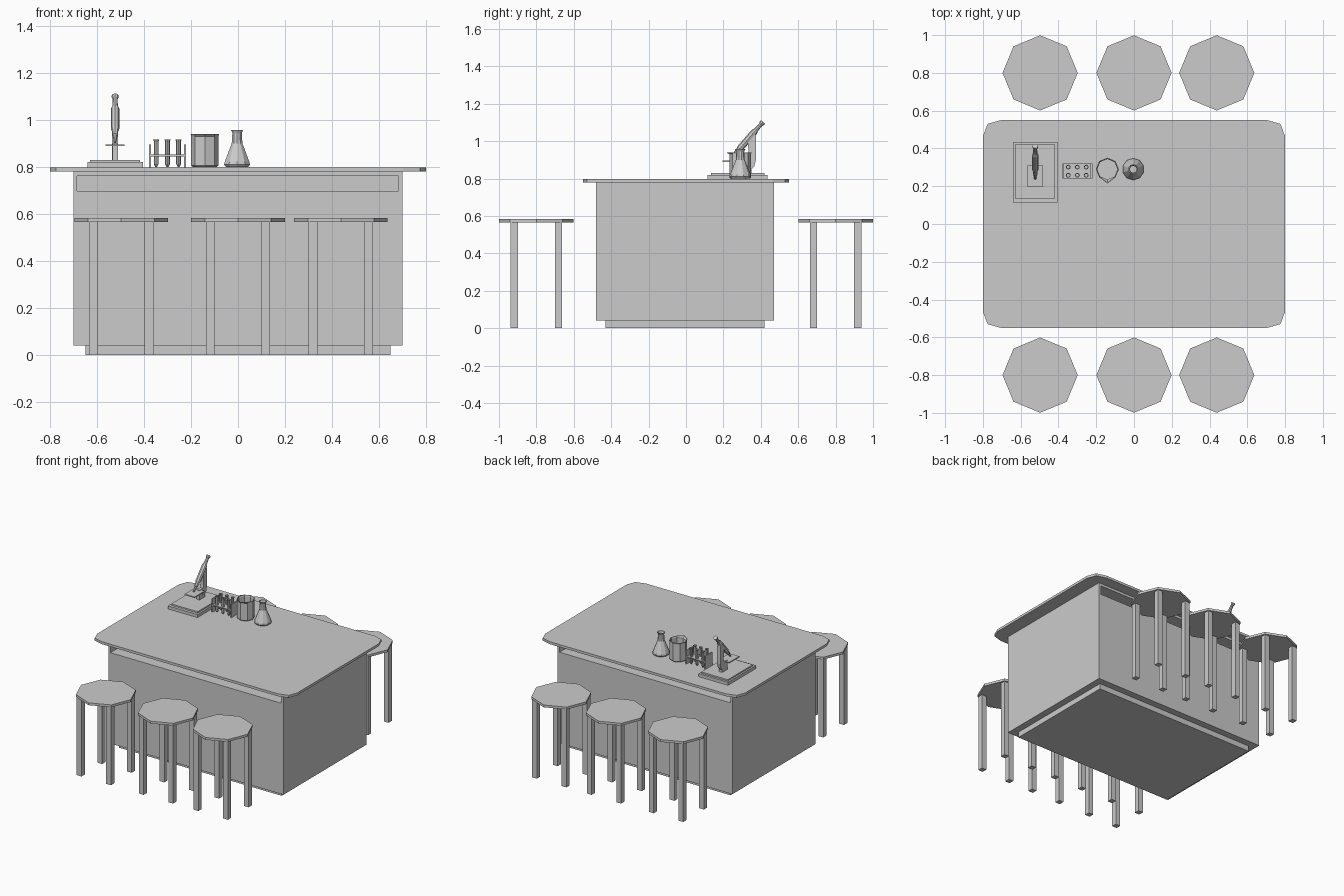
import bpy, bmesh
from math import sin, cos, pi, atan2, hypot
from mathutils import Matrix, Vector

if "Cube" in bpy.data.objects:
    bpy.data.objects.remove(bpy.data.objects["Cube"])


def finish(name, bm, matrix=None):
    if matrix is not None:
        bm.transform(matrix)
    bmesh.ops.recalc_face_normals(bm, faces=bm.faces)
    mesh = bpy.data.meshes.new(name)
    bm.to_mesh(mesh)
    bm.free()
    ob = bpy.data.objects.new(name, mesh)
    bpy.context.collection.objects.link(ob)
    return ob


def box(name, x0, x1, y0, y1, z0, z1):
    bm = bmesh.new()
    bmesh.ops.create_cube(bm, size=1)
    bm.transform(Matrix.Translation(((x0 + x1) / 2, (y0 + y1) / 2, (z0 + z1) / 2))
                 @ Matrix.Diagonal((x1 - x0, y1 - y0, z1 - z0, 1)))
    return finish(name, bm)


def extrude(name, points, offset):
    bm = bmesh.new()
    face = bm.faces.new([bm.verts.new(p) for p in points])
    new = bmesh.ops.extrude_face_region(bm, geom=[face])["geom"]
    bmesh.ops.translate(bm, vec=offset, verts=[v for v in new if isinstance(v, bmesh.types.BMVert)])
    if face.is_valid and len(bm.faces) < len(points) + 2:
        bm.faces.new([bm.verts.new(p) for p in points])
        bmesh.ops.remove_doubles(bm, verts=bm.verts, dist=1e-5)
    return finish(name, bm)


def lathe(name, profile, sides, matrix, spout=None):
    """Closed solid of revolution from (radius, z) pairs; spout = (z limit, push)."""
    bm = bmesh.new()
    rings = [[bm.verts.new((r * sin(2 * pi * i / sides), -r * cos(2 * pi * i / sides), z))
              for i in range(sides)] for r, z in profile]
    for a, b in zip(rings, rings[1:]):
        for i in range(sides):
            j = (i + 1) % sides
            bm.faces.new((a[i], a[j], b[j], b[i]))
    bm.faces.new(rings[0])
    bm.faces.new(rings[-1])
    if spout:
        for ring in rings:
            if ring[0].co.z > spout[0]:
                ring[0].co.y -= spout[1]
    return finish(name, bm, matrix)


def at(x, y, z=0.8):
    return Matrix.Translation((x, y, z))


# Worktop with clipped corners
corner = [(0.8, 0.465), (0.775, 0.53), (0.705, 0.55)]
outline = (corner + [(-x, y) for x, y in reversed(corner)]
           + [(-x, -y) for x, y in corner] + [(x, -y) for x, y in reversed(corner)])
extrude("worktop", [(x, y, 0.78) for x, y in outline], (0, 0, 0.018))

# Cabinet on a plinth, with a long open shelf recess on both sides
box("plinth", -0.65, 0.65, -0.43, 0.42, 0, 0.045)
cabinet = box("cabinet", -0.7, 0.7, -0.48, 0.47, 0.04, 0.782)
for y0, y1 in ((-0.6, -0.15), (0.15, 0.6)):
    cutter = box("recess_cutter", -0.685, 0.682, y0, y1, 0.697, 0.762)
    mod = cabinet.modifiers.new("recess", 'BOOLEAN')
    mod.object = cutter
    mod.solver = 'EXACT'
    bpy.context.view_layer.objects.active = cabinet
    bpy.ops.object.modifier_apply(modifier=mod.name)
    bpy.data.objects.remove(cutter)

# Six octagonal stools with four square legs
for y in (-0.8, 0.8):
    for x in (-0.497, 0.0, 0.438):
        lathe("stool_seat", [(0.199, 0), (0.199, 0.017)], 8, at(x, y, 0.566))
        for sx in (-1, 1):
            for sy in (-1, 1):
                cx, cy = x + sx * 0.118, y + sy * 0.118
                box("stool_leg", cx - 0.019, cx + 0.019, cy - 0.019, cy + 0.019, 0, 0.568)

# Microscope: stepped base, stage, arm and tilted tube
mx = -0.523
box("microscope_base", mx - 0.118, mx + 0.118, 0.115, 0.435, 0.797, 0.82)
box("microscope_base_step", mx - 0.106, mx + 0.106, 0.135, 0.42, 0.818, 0.83)
box("microscope_stage", mx - 0.04, mx + 0.04, 0.195, 0.31, 0.888, 0.896)
box("stage_support", mx - 0.012, mx + 0.012, 0.29, 0.35, 0.828, 0.9)
arm = [(0.33, 0.828), (0.365, 0.865), (0.374, 0.9), (0.374, 1.03), (0.36, 1.06),
       (0.33, 1.02), (0.335, 0.92), (0.325, 0.87)]
extrude("microscope_arm", [(mx - 0.013, y, z) for y, z in arm], (0.026, 0, 0))
low, high = Vector((mx, 0.24, 0.905)), Vector((mx, 0.412, 1.103))
axis = high - low
tilt = Matrix.Translation(low) @ axis.to_track_quat('Z', 'Y').to_matrix().to_4x4()
n = axis.length
lathe("microscope_tube", [(0.006, 0), (0.009, 0.035), (0.013, 0.04), (0.013, 0.06),
                          (0.018, 0.075), (0.018, 0.19), (0.012, 0.205),
                          (0.010, n - 0.02), (0.015, n - 0.01), (0.015, n)], 8, tilt)

# Test tube rack
for x in (-0.379, -0.229):
    box("rack_end", x, x + 0.008, 0.24, 0.32, 0.798, 0.895)
box("rack_shelf", -0.375, -0.225, 0.24, 0.32, 0.845, 0.852)
for x in (-0.348, -0.3, -0.253):
    for y in (0.258, 0.301):
        lathe("test_tube", [(0.004, 0), (0.010, 0.012), (0.010, 0.108), (0.013, 0.116),
                            (0.010, 0.116), (0.008, 0.104), (0.008, 0.015)], 8, at(x, y))

# Beaker with a pouring lip
lathe("beaker", [(0.052, 0), (0.058, 0.006), (0.058, 0.13), (0.061, 0.14),
                 (0.057, 0.14), (0.054, 0.13), (0.054, 0.008)], 8, at(-0.141, 0.29),
      spout=(0.135, 0.014))

# Conical flask
lathe("flask", [(0.05, 0), (0.058, 0.01), (0.055, 0.022), (0.024, 0.1), (0.021, 0.145),
                (0.027, 0.157), (0.022, 0.157), (0.018, 0.145), (0.020, 0.1), (0.051, 0.02)],
      10, at(-0.004, 0.29))
